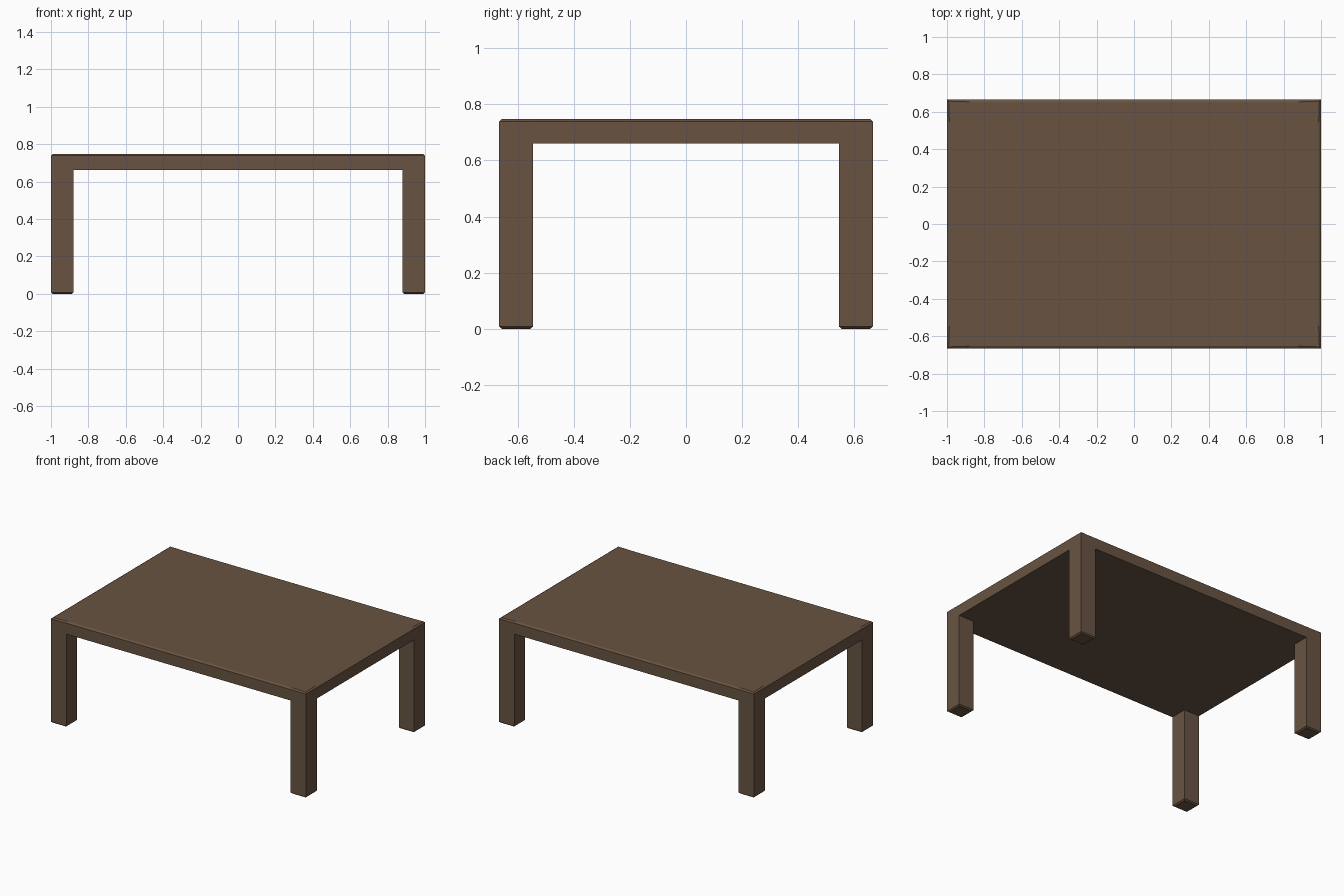
import bpy, bmesh
from mathutils import Vector

if "Cube" in bpy.data.objects:
    bpy.data.objects.remove(bpy.data.objects["Cube"])

X, Y, H = 1.0, 0.666, 0.747      # half length, half width, height
UNDER, LEG = 0.661, 0.121        # underside of top, leg thickness

wood = bpy.data.materials.new("brown wood")
wood.diffuse_color = (0.14, 0.088, 0.054, 1)
wood.use_nodes = True
wood.node_tree.nodes["Principled BSDF"].inputs["Base Color"].default_value = wood.diffuse_color

bm = bmesh.new()

# Tabletop slab
bmesh.ops.create_cube(bm, size=1)
for v in bm.verts:
    v.co = Vector((v.co.x * 2 * X, v.co.y * 2 * Y, H if v.co.z > 0 else UNDER))

# Cut leg squares into the slab
for axis, half in ((0, X), (1, Y)):
    for s in (-1, 1):
        co, no = Vector(), Vector()
        co[axis], no[axis] = s * (half - LEG), 1
        bmesh.ops.bisect_plane(bm, geom=bm.verts[:] + bm.edges[:] + bm.faces[:],
                               plane_co=co, plane_no=no)

# Pull the four corner squares down into legs with slightly chamfered feet
bm.normal_update()
corners = []
for f in bm.faces:
    c = f.calc_center_median()
    if f.normal.z < -0.9 and abs(c.x) > X - LEG and abs(c.y) > Y - LEG:
        corners.append(f)
for f in bmesh.ops.extrude_discrete_faces(bm, faces=corners)["faces"]:
    for v in f.verts:
        v.co.z = 0.008
    bmesh.ops.inset_individual(bm, faces=[f], thickness=0.014, depth=0)
    for v in f.verts:
        v.co.z = 0

# Small chamfer around the upper rim
bmesh.ops.remove_doubles(bm, verts=bm.verts[:], dist=1e-5)
bm.normal_update()
top = [f for f in bm.faces if f.normal.z > 0.9]
bmesh.ops.inset_region(bm, faces=top, thickness=0.013, depth=0)
for v in bm.verts:
    if v.co.z > H - 1e-4 and (abs(v.co.x) > X - 0.001 or abs(v.co.y) > Y - 0.001):
        v.co.z = H - 0.008

bmesh.ops.recalc_face_normals(bm, faces=bm.faces[:])
mesh = bpy.data.meshes.new("table")
bm.to_mesh(mesh)
bm.free()
mesh.materials.append(wood)
bpy.context.collection.objects.link(bpy.data.objects.new("table", mesh))
